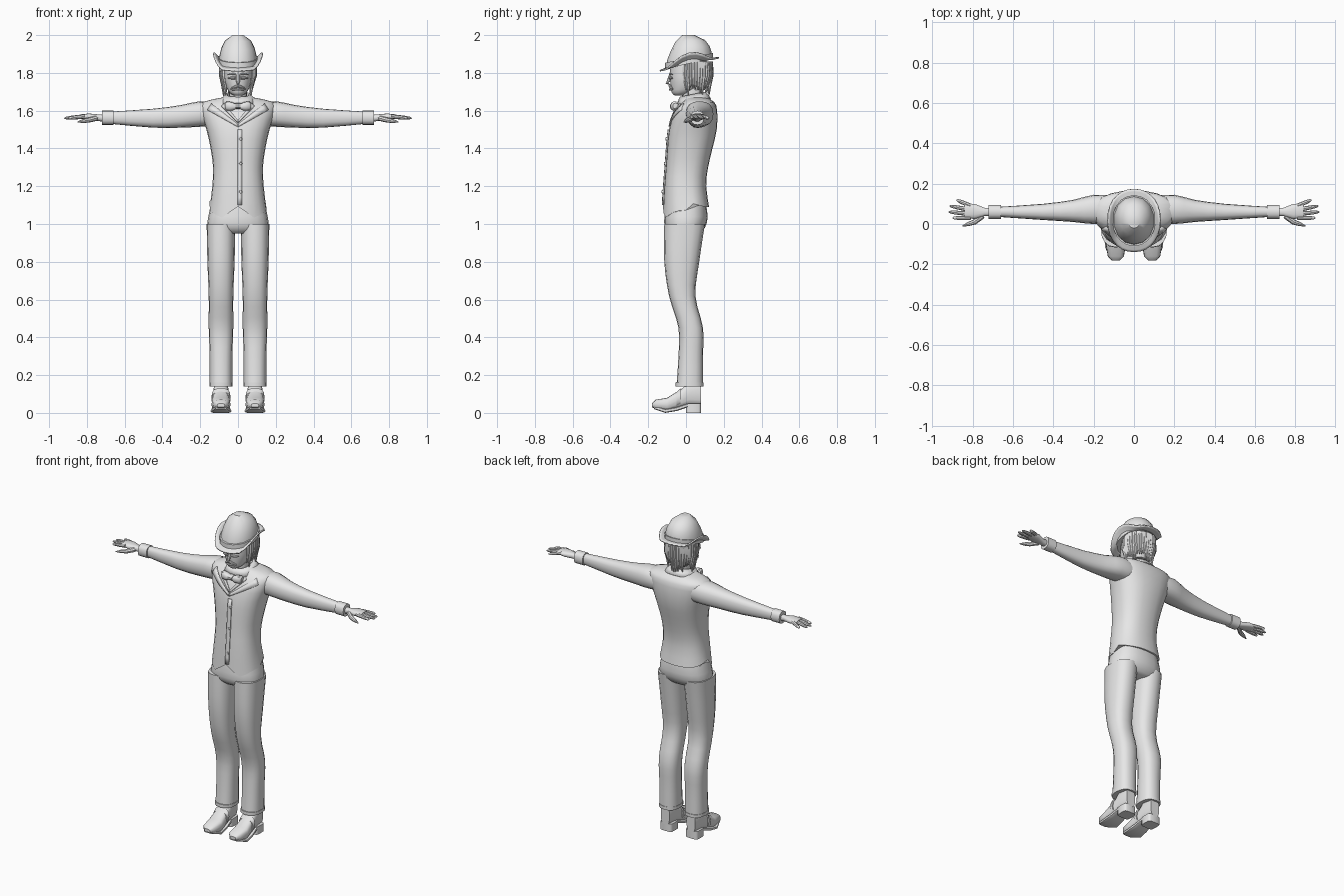
import bpy, math, random
from math import sin, cos, sqrt, tau, copysign
from mathutils import Vector
from mathutils.bvhtree import BVHTree

random.seed(4)
if "Cube" in bpy.data.objects:
    bpy.data.objects.remove(bpy.data.objects["Cube"], do_unlink=True)

grey = bpy.data.materials.new("plain grey")
grey.use_nodes = True
grey.diffuse_color = (.8, .8, .8, 1)
grey.node_tree.nodes["Principled BSDF"].inputs["Base Color"].default_value = grey.diffuse_color


def finish(name, verts, faces, mirror=False, thick=0):
    mesh = bpy.data.meshes.new(name)
    mesh.from_pydata(verts, [], faces)
    mesh.materials.append(grey)
    obj = bpy.data.objects.new(name, mesh)
    bpy.context.collection.objects.link(obj)
    bpy.ops.object.select_all(action='DESELECT')
    obj.select_set(True)
    bpy.context.view_layer.objects.active = obj
    bpy.ops.object.mode_set(mode='EDIT')
    bpy.ops.mesh.select_all(action='SELECT')
    bpy.ops.mesh.normals_make_consistent(inside=False)
    bpy.ops.object.mode_set(mode='OBJECT')
    bpy.ops.object.shade_smooth_by_angle(angle=math.radians(40))
    if thick:
        solid = obj.modifiers.new("thickness", 'SOLIDIFY')
        solid.thickness, solid.offset = thick, 0
    if mirror:
        obj.modifiers.new("mirror", 'MIRROR').use_mirror_merge = False
    return obj


def skin(rings, n, capped=True):
    """Faces joining rings of n vertices each."""
    faces = [(r * n + i, r * n + (i + 1) % n, (r + 1) * n + (i + 1) % n, (r + 1) * n + i)
             for r in range(rings - 1) for i in range(n)]
    if capped:
        faces += [tuple(range(n)), tuple(range((rings - 1) * n, rings * n))]
    return faces


def blend(rows, steps):
    """Smooth curve through the rows, with extra rows between them."""
    rows = [Vector(row) for row in rows]
    out = []
    for i in range(len(rows) - 1):
        p, q = rows[i], rows[i + 1]
        before, after = rows[max(i - 1, 0)], rows[min(i + 2, len(rows) - 1)]
        for k in range(steps):
            t = k / steps
            arc = t * (1 - t)
            out.append(p.lerp(q, t) + (q - before) * arc * (1 - t) / 2 - (after - p) * arc * t / 2
                       + (p - q) * arc * (1 - t) + (q - p) * arc * t)
    return out + [rows[-1]]


def loft(name, axis, rings, n=16, e=2.4, mirror=False, thick=0, bend=None, steps=1):
    """Rounded sections; each ring is (position on axis, a0, a1, b0, b1)."""
    rings = blend(rings, steps)
    verts = []
    for t, a0, a1, b0, b1 in rings:
        for i in range(n):
            s, c = sin(tau * i / n), -cos(tau * i / n)
            a = (a0 + a1) / 2 + (a1 - a0) / 2 * copysign(abs(s) ** (2 / e), s)
            b = (b0 + b1) / 2 + (b1 - b0) / 2 * copysign(abs(c) ** (2 / e), c)
            x, y, z = {'X': (t, a, b), 'Y': (a, t, b), 'Z': (a, b, t)}[axis]
            verts.append((x, y, bend(x, y, z) if bend else z))
    return finish(name, verts, skin(len(rings), n, not thick), mirror, thick)


def upright(name, rows, x=0, **options):
    """Vertical loft; each row is (height, half width, front, back)."""
    rings = [(z, x - w, x + w, front, back) for z, w, front, back in rows]
    return loft(name, 'Z', rings, **options)


def chain(name, points, radius, n=8, mirror=False):
    """Round tube through points, narrowing to the last one."""
    points = [Vector(p) for p in points]
    last = len(points) - 1
    verts = []
    for i, p in enumerate(points):
        d = (points[min(i + 1, last)] - points[max(i - 1, 0)]).normalized()
        u = d.orthogonal().normalized()
        v = d.cross(u)
        r = radius * max(.2, sqrt(1 - (i / last) ** 2))
        verts += [p + r * (u * cos(tau * k / n) + v * sin(tau * k / n)) for k in range(n)]
    return finish(name, verts, skin(last + 1, n), mirror)


# Trousers
upright("trouser_hips", [(.95, .12, -.08, .07), (.98, .16, -.11, .1), (1.04, .157, -.115, .115),
                         (1.14, .135, -.1, .1)], n=20, steps=2)
upright("trouser_legs", [(.15, .06, -.05, .09), (.3, .06, -.04, .09), (.45, .065, -.04, .09),
                         (.62, .065, -.09, .05), (.8, .072, -.115, .07), (1, .076, -.115, .1)],
        x=.09, mirror=True, steps=3)
upright("trouser_cuffs", [(z, .062, -.055, .093) for z in (.14, .16)], x=.09, mirror=True)

# Shoes with raised toes, soles and heels
loft("shoes", 'Y', [(-.18, .07, .11, .03, .05), (-.16, .05, .13, .02, .07), (-.1, .04, .14, .01, .08),
                    (-.02, .05, .13, .03, .13), (.02, .05, .13, .04, .17), (.08, .06, .12, .04, .16)],
     e=3, mirror=True)
loft("shoe_soles", 'Y', [(-.17, .06, .12, .02, .04), (-.11, .035, .145, 0, .02),
                         (-.05, .04, .14, .01, .03), (.01, .05, .13, .03, .05)], e=4, mirror=True)
upright("shoe_heels", [(z, .042, 0, .08) for z in (0, .05)], x=.09, e=5, mirror=True)
loft("shoe_straps", 'Y', [(-.05, .04, .14, .03, .11), (-.03, .04, .14, .04, .13)], e=3, mirror=True)

# Waistcoat with a pointed front hem
HEM, WAIST = 1.05, 1.2


def hem(x, y, z):
    if z >= WAIST:
        return z
    point = 1.03 + .7 * abs(abs(x) - .09)
    low = min(point, 1.12) if y < 0 else 1.12 - .3 * min(y, .1)
    return low + (z - HEM) * (WAIST - low) / (WAIST - HEM)


waistcoat = upright("waistcoat", [
    (HEM, .152, -.122, .122), (WAIST, .136, -.115, .107), (1.3, .132, -.107, .117),
    (1.4, .145, -.1, .14), (1.5, .167, -.09, .163), (1.6, .2, -.06, .165),
    (1.645, .19, -.02, .15), (1.67, .08, 0, .11)], n=24, bend=hem, steps=2)
body = BVHTree.FromPolygons([v.co for v in waistcoat.data.vertices],
                            [p.vertices[:] for p in waistcoat.data.polygons])


def on_front(x, z):
    hit = body.ray_cast(Vector((x, -1, z)), Vector((0, 1, 0)))[0]
    return (x, hit.y - .003 if hit else 0, z)


def front_strip(name, start, end, start_width, end_width, mirror=False, steps=10):
    """Thin band lying on the front of the waistcoat."""
    a, b = Vector(start), Vector(end)
    side = (b - a).orthogonal().normalized()
    verts = []
    for i in range(steps + 1):
        middle = a.lerp(b, i / steps)
        width = start_width + (end_width - start_width) * i / steps
        verts += [on_front(*(middle + side * width)), on_front(*(middle - side * width))]
    faces = [(k, k + 1, k + 3, k + 2) for k in range(0, 2 * steps, 2)]
    finish(name, verts, faces, mirror, .008)


front_strip("lapels", (0, 1.52), (.15, 1.62), .006, .02, mirror=True)
front_strip("inner_lapels", (0, 1.54), (.08, 1.63), .004, .01, mirror=True)
front_strip("button_placket", (.01, 1.5), (.01, 1.1), .012, .012)
for height in (1.45, 1.32, 1.17):
    x, y, z = on_front(.014, height)
    loft("waistcoat_button", 'Y', [(y + d, x - r, x + r, z - r, z + r)
                                   for d, r in ((-.01, .007), (.01, .01))], n=10, e=2)

# Sleeves and their cuffs
loft("sleeves", 'X', [(.1, .01, .14, 1.52, 1.64), (.2, 0, .145, 1.515, 1.65), (.3, .01, .12, 1.51, 1.63),
                      (.45, .02, .1, 1.51, 1.61), (.67, .035, .085, 1.53, 1.595)],
     mirror=True, steps=2)
loft("sleeve_cuffs", 'X', [(x, .025, .095, 1.525, 1.6) for x in (.66, .72)], mirror=True)

# Hands
loft("palms", 'X', [(.7, .04, .08, 1.54, 1.58), (.74, .04, .08, 1.545, 1.58),
                    (.79, .025, .1, 1.55, 1.585), (.84, .03, .1, 1.56, 1.58)], mirror=True)
for name, root, tip, reach in (("index", .03, .03, .9), ("middle", .05, .06, .92),
                               ("ring", .07, .09, .915), ("little", .09, .12, .88)):
    base, end = Vector((.81, root, 1.57)), Vector((reach, tip, 1.56))
    chain(name + "_fingers", [base.lerp(end, f) for f in (0, .4, .7, .9, 1)], .011, mirror=True)
chain("thumbs", [(.75, .04, 1.56), (.79, .01, 1.55), (.82, 0, 1.545), (.85, -.01, 1.54)],
      .014, mirror=True)


# Neck, shirt collar and bow tie
def collar_slope(x, y, z):
    return z + .2 * (y - .06)


upright("neck", [(z, .047, -.02, .085) for z in (1.6, 1.72)])
upright("shirt_collar", [(1.65, .085, -.04, .12), (1.69, .06, -.03, .1)],
        thick=.008, bend=collar_slope)
upright("collar_fold", [(1.65, .1, -.05, .13), (1.69, .063, -.03, .1)],
        thick=.006, bend=collar_slope)
loft("bow_tie", 'X', [(0, -.075, -.05, 1.615, 1.63), (.03, -.085, -.04, 1.6, 1.645),
                      (.06, -.08, -.04, 1.6, 1.65), (.07, -.07, -.04, 1.61, 1.64)], n=10, mirror=True)
loft("bow_knot", 'X', [(x, -.085, -.04, 1.61, 1.64) for x in (-.014, .014)], n=10)

# Head and face
upright("head", [(1.68, .02, -.06, -.01), (1.695, .045, -.075, .03), (1.73, .064, -.08, .08),
                 (1.78, .075, -.085, .1), (1.88, .075, -.08, .11)], e=2.1, steps=2)
chain("nose", [(0, -.075, 1.8), (0, -.09, 1.76), (0, -.1, 1.745), (0, -.08, 1.735)], .011)
for name, height, slope, radius in (("eyebrows", 1.795, .1, .005), ("eyes", 1.773, 0, .008),
                                    ("moustache", 1.732, .4, .008), ("lips", 1.712, 0, .006)):
    inner = .015 if name.startswith("eye") else 0
    chain(name, [(inner + d, -.085 + 10 * d * d, height - slope * d) for d in (0, .015, .03, .04)],
          radius, mirror=True)

# Hair with hanging locks round the sides and back
upright("hair", [(1.71, .05, .03, .1), (1.76, .07, .02, .12), (1.86, .09, -.02, .14)])
LOCKS = 27
for i in range(LOCKS):
    turn = math.radians(250) * (i / (LOCKS - 1) - .5)
    end = random.uniform(1.675, 1.73)
    chain("hair_lock", [(r * sin(turn), .045 + r * cos(turn), z) for r, z in
                        ((.085, 1.86), (.09, 1.79), (.08, (end + 1.79) / 2), (.077, end))], .013, n=6)


# Hat: tilted crown, band and a brim that curls up at the sides
def tilt(x, y, z):
    return z + .22 * (y - .02) * max(0, min(1, (2 - z) / .13))


def curl(x, y, z):
    lift = max(0, abs(x) - .085) / .045
    return tilt(x, y, z) + .06 * lift * max(0, 1 - ((y - .02) / .16) ** 2)


upright("hat_crown", [(1.85, .102, -.105, .14), (1.89, .1, -.1, .135), (1.93, .09, -.08, .125),
                      (1.97, .07, -.055, .1), (2, .03, -.02, .045)], n=14, e=2.1, bend=tilt)
upright("hat_band", [(z, .106, -.11, .143) for z in (1.85, 1.88)], n=20, e=2.1, bend=tilt)
upright("hat_brim", [(1.853, .094, -.1, .13), (1.846, .13, -.138, .174)],
        n=28, e=2.2, thick=.008, bend=curl, steps=3)
